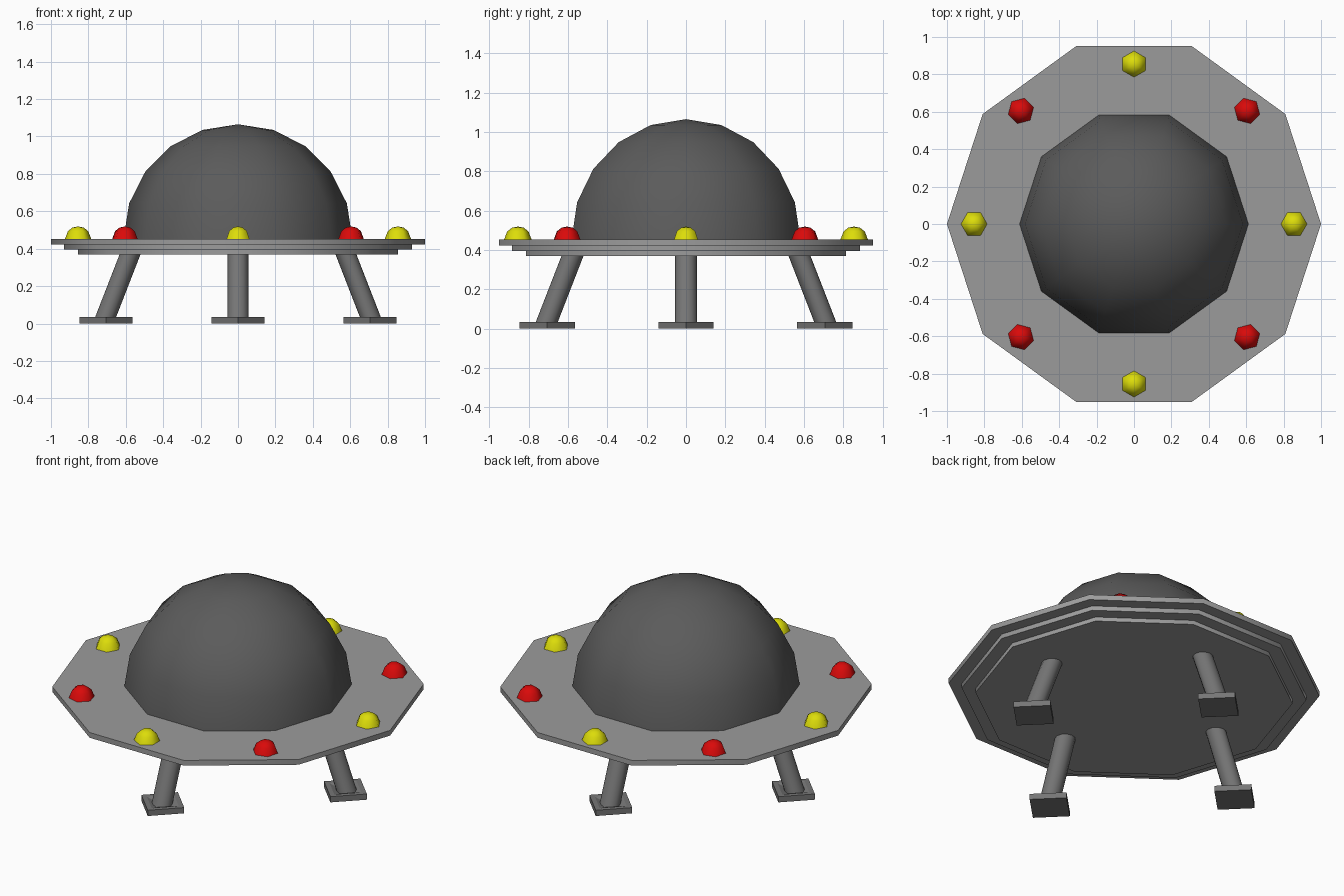
import bpy, bmesh
from math import sin, cos, pi, tau

if "Cube" in bpy.data.objects:
    bpy.data.objects.remove(bpy.data.objects["Cube"])


def material(name, rgb):
    m = bpy.data.materials.new(name)
    m.diffuse_color = (*rgb, 1)
    m.use_nodes = True
    m.node_tree.nodes["Principled BSDF"].inputs["Base Color"].default_value = m.diffuse_color
    return m


dark = material("dark_grey", (0.105, 0.105, 0.105))
hull = material("hull_grey", (0.33, 0.33, 0.33))
strut = material("strut_grey", (0.18, 0.18, 0.18))
yellow = material("yellow", (0.72, 0.72, 0.003))
red = material("red", (0.7, 0.003, 0.003))


def stack(name, rings, sides, turn=0, mat=None, smooth=False):
    """Skin a stack of polygon rings (centre distance, radius, z), capped at both ends.
    The whole part is then rotated by turn about the z axis."""
    bm = bmesh.new()
    loops = []
    for d, r, z in rings:
        loop = []
        for i in range(sides):
            a = tau * i / sides
            x, y = d + r * cos(a), r * sin(a)
            loop.append(bm.verts.new((x * cos(turn) - y * sin(turn),
                                      x * sin(turn) + y * cos(turn), z)))
        loops.append(loop)
    for lo, hi in zip(loops, loops[1:]):
        for i in range(sides):
            j = (i + 1) % sides
            bm.faces.new((lo[i], lo[j], hi[j], hi[i]))
    bm.faces.new(loops[0][::-1])
    bm.faces.new(loops[-1])
    # rings of zero radius collapse to a pole
    bmesh.ops.remove_doubles(bm, verts=bm.verts[:], dist=1e-5)
    bmesh.ops.recalc_face_normals(bm, faces=bm.faces[:])
    mesh = bpy.data.meshes.new(name)
    bm.to_mesh(mesh)
    bm.free()
    ob = bpy.data.objects.new(name, mesh)
    bpy.context.collection.objects.link(ob)
    if mat:
        mesh.materials.append(mat)
    if smooth:
        bpy.ops.object.select_all(action='DESELECT')
        bpy.context.view_layer.objects.active = ob
        ob.select_set(True)
        bpy.ops.object.shade_smooth_by_angle(angle=pi / 2.8)
    return ob


DECK = 0.453

# Stepped ten-sided saucer
stack("saucer_disc", [(0, 0.855, 0.37), (0, 0.855, 0.395), (0, 0.93, 0.395),
                      (0, 0.93, 0.422), (0, 1.0, 0.422), (0, 1.0, DECK)],
      10, mat=hull, smooth=True)

# Cabin dome
angles = [pi / 2 * k / 5 for k in range(6)]
stack("cabin_dome", [(0, 0.612 * cos(a), DECK + 0.612 * sin(a)) for a in angles],
      10, mat=dark, smooth=True)

# Ring of alternating deck lights
bulb = [(0.07, 0), (0.054, 0.041), (0.03, 0.06), (0, 0.066)]
for k in range(8):
    stack(f"deck_light_{k + 1}", [(0.855, r, DECK + h) for r, h in bulb], 6,
          tau * k / 8, red if k % 2 else yellow, smooth=True)

# Splayed legs with square, shallow-dished feet
for k in range(4):
    turn = tau * k / 4
    stack(f"leg_{k + 1}", [(0.714, 0.056, 0.018), (0.577, 0.056, 0.37)], 12, turn, strut, True)
    stack(f"foot_{k + 1}", [(0.706, 0.141, 0), (0.706, 0.141, 0.034),
                            (0.706, 0.105, 0.034), (0.706, 0.05, 0.018)], 4, turn, strut)
